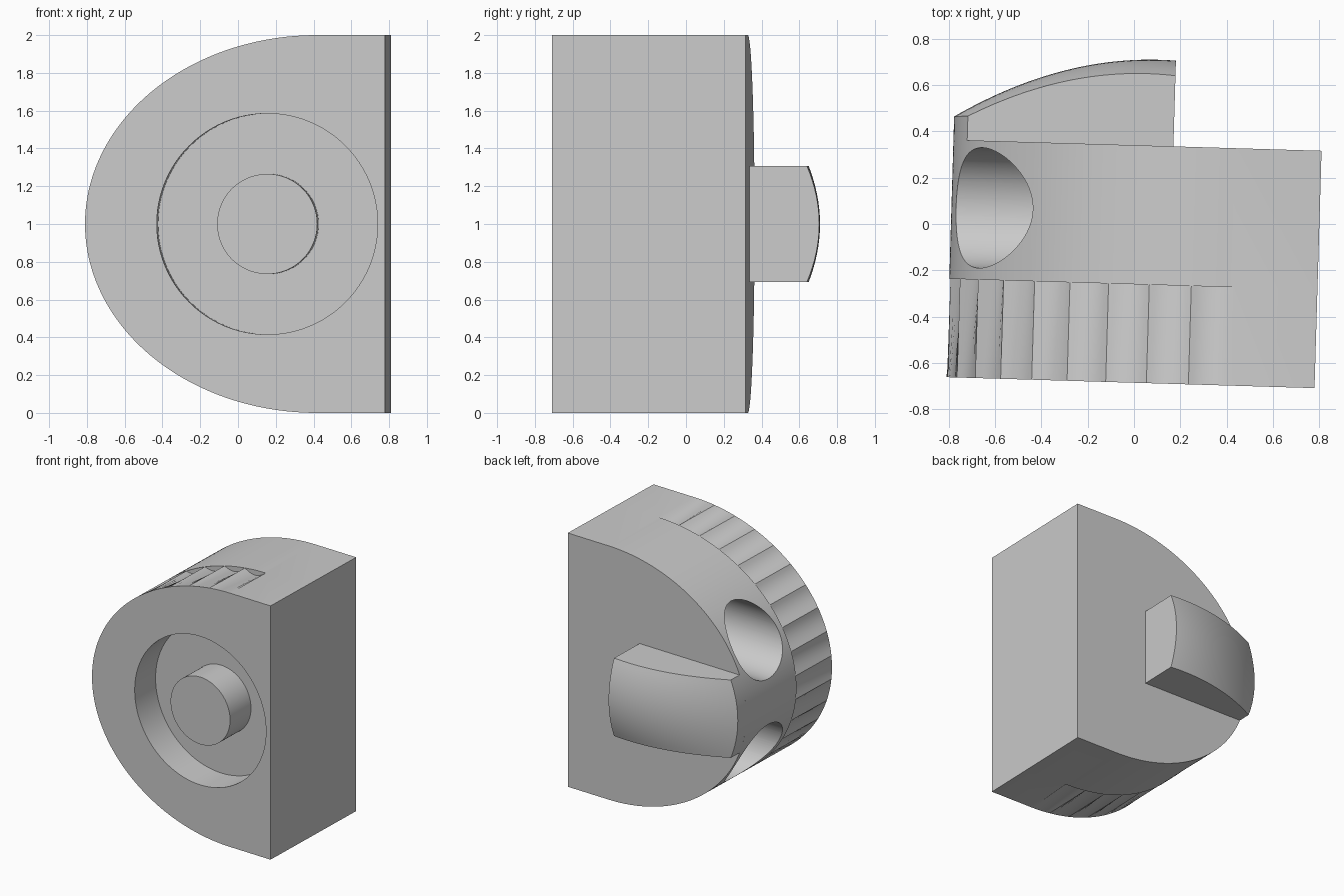
import bpy, bmesh, math
from mathutils import Matrix, Vector

cube = bpy.data.objects.get("Cube")
if cube:
    bpy.data.objects.remove(cube)

TILT = Matrix.Rotation(-0.0297, 4, 'Z')
FRONT, STEP, BACK = -0.685, -0.26, 0.34
CX, A, B, FLAT = 0.44, 1.23, 1.0, 0.80     # half-ellipse outline and flat side
GROOVES, SUB, DEPTH = 19, 8, 0.04

grey = bpy.data.materials.new("plain grey")
grey.use_nodes = True
grey.diffuse_color = (0.6, 0.6, 0.6, 1)
grey.node_tree.nodes["Principled BSDF"].inputs["Base Color"].default_value = (0.6, 0.6, 0.6, 1)


def make(name, bm):
    bmesh.ops.recalc_face_normals(bm, faces=bm.faces)
    mesh = bpy.data.meshes.new(name)
    bm.to_mesh(mesh)
    bm.free()
    mesh.materials.append(grey)
    obj = bpy.data.objects.new(name, mesh)
    bpy.context.collection.objects.link(obj)
    obj.matrix_world = TILT
    return obj


def smooth(obj, angle=28):
    bpy.ops.object.select_all(action='DESELECT')
    obj.select_set(True)
    bpy.context.view_layer.objects.active = obj
    bpy.ops.object.shade_smooth_by_angle(angle=math.radians(angle))


def cylinder(name, radius, start, end, axis):
    """Cylinder between two points, along the given axis."""
    bm = bmesh.new()
    start, end = Vector(start), Vector(end)
    turn = Matrix.Rotation(math.pi / 2, 4, 'Y' if axis == 'X' else 'X')
    bmesh.ops.create_cone(bm, cap_ends=True, segments=96, radius1=radius, radius2=radius,
                          depth=(end - start).length,
                          matrix=Matrix.Translation((start + end) / 2) @ turn)
    return make(name, bm)


def arc_angles(count):
    """Ellipse angles, top to bottom, evenly spaced along the curve."""
    fine = 4000
    angles = [math.pi / 2 + math.pi * i / fine for i in range(fine + 1)]
    lengths = [0]
    for a in angles[:-1]:
        lengths.append(lengths[-1] + math.hypot(A * math.sin(a), B * math.cos(a)))
    result, k = [], 0
    for i in range(count + 1):
        while k < fine and lengths[k] < lengths[-1] * i / count:
            k += 1
        result.append(angles[k])
    return result


ANGLES = arc_angles(GROOVES * SUB)


def outline(depth):
    """Body outline, with scallops of the given depth on the curved side."""
    points = [(FLAT, 0.0), (FLAT, 2.0)]
    for i, a in enumerate(ANGLES):
        s = (i % SUB) / SUB
        d = depth * 4 * s * (1 - s)
        normal = Vector((math.cos(a) / A, math.sin(a) / B)).normalized()
        points.append((CX + A * math.cos(a) - d * normal.x, 1 + B * math.sin(a) - d * normal.y))
    return points


# Body: scallops deepen from the front edge to a step, plain behind it
bm = bmesh.new()
rings = []
for y, depth in ((FRONT, 0), (STEP, DEPTH), (STEP, 0), (BACK, 0)):
    rings.append([bm.verts.new((x, y, z)) for x, z in outline(depth)])
for r1, r2 in zip(rings, rings[1:]):
    for i in range(len(r1)):
        j = (i + 1) % len(r1)
        bm.faces.new((r1[i], r1[j], r2[j], r2[i]))
bm.faces.new(rings[0])
bm.faces.new(rings[-1])
bmesh.ops.remove_doubles(bm, verts=bm.verts, dist=0.0001)
body = make("body", bm)

# Round front pocket and two blind side holes
cutters = [cylinder("pocket_cutter", 0.585, (0.175, -1, 1), (0.175, -0.435, 1), 'Y')]
for z in (0.56, 1.44):
    cutters.append(cylinder("hole_cutter", 0.26, (-1.2, 0.05, z), (0.1, 0.05, z), 'X'))
bpy.context.view_layer.objects.active = body
for cutter in cutters:
    cutter.hide_render = True
    mod = body.modifiers.new("cut", 'BOOLEAN')
    mod.operation = 'DIFFERENCE'
    mod.solver = 'EXACT'
    mod.object = cutter
    bpy.ops.object.modifier_apply(modifier=mod.name)
    bpy.data.objects.remove(cutter)
smooth(body)

# Boss in the middle of the pocket, level with the front
smooth(cylinder("boss", 0.265, (0.175, FRONT, 1), (0.175, -0.43, 1), 'Y'))

# Crowned grip on the back, its outer end following the body curve
HALF, END = 0.307, 0.16
bm = bmesh.new()
bmesh.ops.create_grid(bm, x_segments=32, y_segments=16, size=1)
for v in bm.verts:
    t, w = (v.co.x + 1) / 2, v.co.y
    left = CX - A * math.sqrt(1 - (w * HALF / B) ** 2)
    x = left + (END - left) * t
    crown = 0.712 - 0.35 * (x - 0.09) ** 2
    v.co = (x, crown - (0.032 + 0.033 * t) * w * w, 1 + w * HALF)
base = bmesh.ops.extrude_face_region(bm, geom=bm.faces[:], use_keep_orig=True)["geom"]
for v in base:
    if isinstance(v, bmesh.types.BMVert):
        v.co.y = BACK - 0.01
smooth(make("grip", bm))
